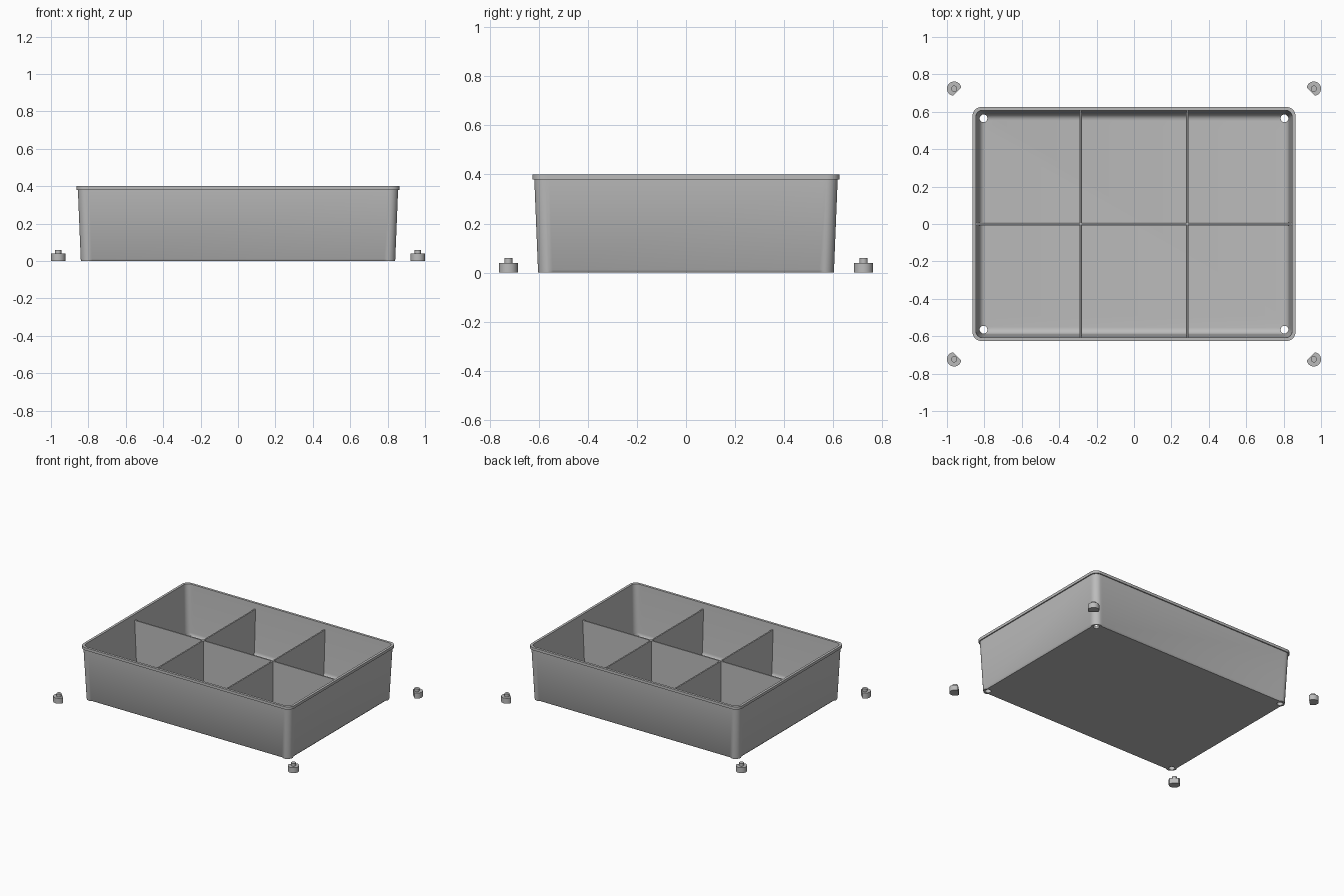
import bpy
import bmesh
from math import sin, cos, pi, acos, radians

cube = bpy.data.objects.get("Cube")
if cube:
    bpy.data.objects.remove(cube, do_unlink=True)

grey = bpy.data.materials.new("plain_grey")
grey.use_nodes = True
GREY = (0.5, 0.5, 0.5, 1)
grey.diffuse_color = GREY
grey.node_tree.nodes["Principled BSDF"].inputs["Base Color"].default_value = GREY

HX, HY = 0.84, 0.602      # half size of the tray at its base
HOLE_X, HOLE_Y = 0.805, 0.565


def loft(name, rings, smooth=True):
    """Skin a stack of equal-length rings and cap both ends."""
    bm = bmesh.new()
    loops = [[bm.verts.new(p) for p in ring] for ring in rings]
    n = len(loops[0])
    for a, b in zip(loops, loops[1:]):
        for i in range(n):
            j = (i + 1) % n
            bm.faces.new((a[i], a[j], b[j], b[i]))
    bm.faces.new(loops[0][::-1])
    bm.faces.new(loops[-1])
    bmesh.ops.recalc_face_normals(bm, faces=bm.faces)
    mesh = bpy.data.meshes.new(name)
    bm.to_mesh(mesh)
    bm.free()
    mesh.materials.append(grey)
    obj = bpy.data.objects.new(name, mesh)
    bpy.context.collection.objects.link(obj)
    if smooth:
        shade(obj)
    return obj


def shade(obj):
    bpy.ops.object.select_all(action='DESELECT')
    obj.select_set(True)
    bpy.context.view_layer.objects.active = obj
    bpy.ops.object.shade_smooth_by_angle(angle=radians(35))


def rounded_ring(grow, z, r, tuck=0, steps=8):
    """Rounded rectangle; tuck pulls in the straight edges between corners."""
    hx, hy = HX + grow, HY + grow
    pts = []
    for q, (sx, sy) in enumerate(((1, 1), (-1, 1), (-1, -1), (1, -1))):
        side = [(sx * (hx - tuck), sy * (hy - 0.06), z),
                (sx * (hx - 0.06), sy * (hy - tuck), z)]
        arc = []
        for k in range(steps + 1):
            a = (q + k / steps) * pi / 2
            arc.append((sx * (hx - r) + r * cos(a), sy * (hy - r) + r * sin(a), z))
        if q % 2:
            side.reverse()
        pts += [side[0]] + arc + [side[1]]
    return pts


def circle(x, y, z, r, n=24):
    return [(x + r * cos(2 * pi * k / n), y + r * sin(2 * pi * k / n), z) for k in range(n)]


# Tray shell: outer wall, lip, inner wall and filleted floor in one profile
FILLET = 0.036
profile = [rounded_ring(0, 0, 0.045, tuck=0.01),
           rounded_ring(0.001, 0.012, 0.045),
           rounded_ring(0.016, 0.38, 0.045),
           rounded_ring(0.024, 0.38, 0.05),
           rounded_ring(0.024, 0.40, 0.05),
           rounded_ring(0.006, 0.40, 0.036)]
for k in range(7):
    a = k / 6 * pi / 2
    inset = -0.012 - FILLET * (1 - cos(a))
    profile.append(rounded_ring(inset, 0.015 + FILLET * (1 - sin(a)), 0.036 - 0.03 * k / 6))
tray = loft("tray", profile, smooth=False)

# Corner holes through the floor
for sx in (-1, 1):
    for sy in (-1, 1):
        cutter = loft("hole_cutter", [circle(sx * HOLE_X, sy * HOLE_Y, z, 0.021)
                                      for z in (-0.05, 0.045)], smooth=False)
        cutter.hide_render = True
        mod = tray.modifiers.new("hole", 'BOOLEAN')
        mod.object = cutter
        mod.operation = 'DIFFERENCE'
        mod.solver = 'EXACT'
        bpy.context.view_layer.objects.active = tray
        bpy.ops.object.modifier_apply(modifier=mod.name)
        bpy.data.objects.remove(cutter, do_unlink=True)
shade(tray)


# Dividers, with the same draft as the walls
def divider(name, x, half_length, along_x):
    rings = []
    for z, h, t in ((0.012, half_length, 0.007), (0.357, half_length + 0.015, 0.005)):
        ring = [(-h, -t), (h, -t), (h, t), (-h, t)]
        rings.append([(u, v, z) if along_x else (x - v, u, z) for u, v in ring])
    return loft(name, rings, smooth=False)


divider("long_divider", 0, HX - 0.008, True)
for side, x in (("left", 0.285), ("right", -0.285)):
    divider(side + "_cross_divider", x, HY - 0.008, False)

# Loose feet: round with a flat toward the tray, and a peg on top
FOOT_R, FLAT = 0.0385, 0.023
for sx, side in ((1, "left"), (-1, "right")):
    for sy, end in ((1, "back"), (-1, "front")):
        cx, cy = sx * 0.9615, sy * 0.7235
        half = acos(FLAT / FOOT_R)
        outline = []
        for k in range(25):
            a = pi * 1.25 + half + k / 24 * (2 * pi - 2 * half)
            outline.append((cx + sx * FOOT_R * cos(a), cy + sy * FOOT_R * sin(a)))
        name = end + "_" + side
        loft(name + "_foot", [[(x, y, z) for x, y in outline] for z in (0, 0.04)])
        loft(name + "_peg", [circle(cx, cy, z, 0.0165) for z in (0.035, 0.06)])
